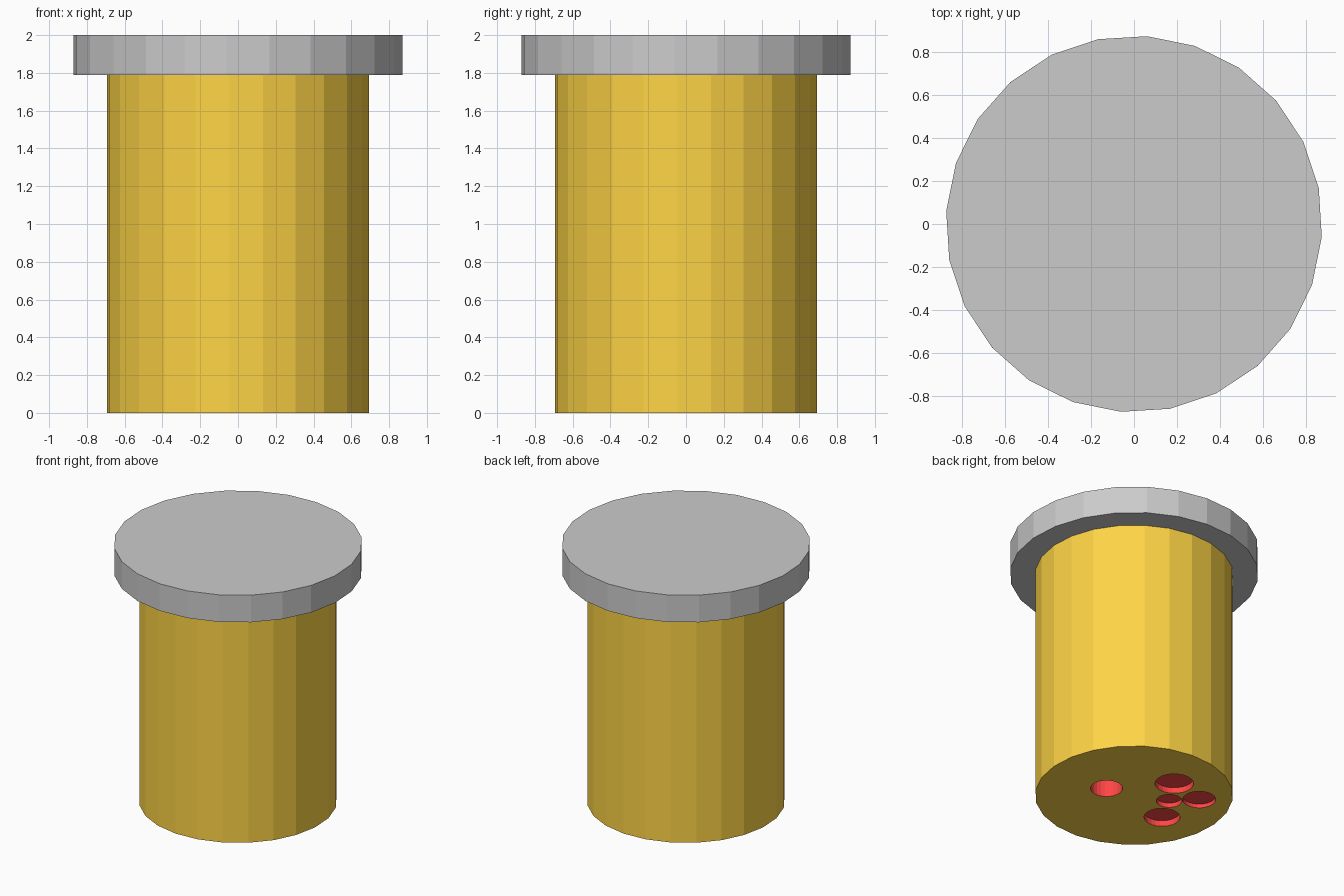
import bpy, bmesh
from math import radians, sqrt
from mathutils import Matrix

if "Cube" in bpy.data.objects:
    bpy.data.objects.remove(bpy.data.objects["Cube"])

SIDES, TURN = 24, radians(11)


def material(name, color):
    m = bpy.data.materials.new(name)
    m.diffuse_color = color
    m.use_nodes = True
    m.node_tree.nodes["Principled BSDF"].inputs["Base Color"].default_value = m.diffuse_color
    return m


def add_cylinder(bm, x, y, z0, z1, r):
    mat = Matrix.Translation((x, y, (z0 + z1) / 2)) @ Matrix.Rotation(TURN, 4, 'Z')
    bmesh.ops.create_cone(bm, cap_ends=True, segments=SIDES, radius1=r, radius2=r,
                          depth=z1 - z0, matrix=mat)


def make_object(name, bm, mats=(), index=0):
    for f in bm.faces:
        f.material_index = index
    me = bpy.data.meshes.new(name)
    bm.to_mesh(me)
    bm.free()
    for m in mats:
        me.materials.append(m)
    ob = bpy.data.objects.new(name, me)
    bpy.context.collection.objects.link(ob)
    return ob


orange = material("orange", (1.0, 0.66, 0.06, 1))
red = material("red", (1.0, 0.06, 0.06, 1))

# Wide flat lid
bm = bmesh.new()
add_cylinder(bm, 0, 0, 1.79, 2.0, 0.873)
make_object("lid", bm)

# Main barrel
bm = bmesh.new()
add_cylinder(bm, 0, 0, 0, 1.79, 0.695)
barrel = make_object("barrel", bm, (orange, red))

# Round holes in the underside: diagonal offsets (across, towards back right), radius, depth
holes = [(-0.183, 0.113, 0.113, 0.20),
         (0.296, 0.140, 0.136, 0.045),
         (0.239, -0.099, 0.091, 0.035),
         (0.451, -0.099, 0.116, 0.03),
         (0.169, -0.324, 0.126, 0.045)]
bm = bmesh.new()
for u, v, r, d in holes:
    add_cylinder(bm, (v - u) / sqrt(2), (v + u) / sqrt(2), -0.1, d, r)
cutter = make_object("hole_cutter", bm, (orange, red), 1)
cutter.hide_render = True
cutter.hide_set(True)

cut = barrel.modifiers.new("holes", 'BOOLEAN')
cut.operation = 'DIFFERENCE'
cut.solver = 'EXACT'
cut.object = cutter
